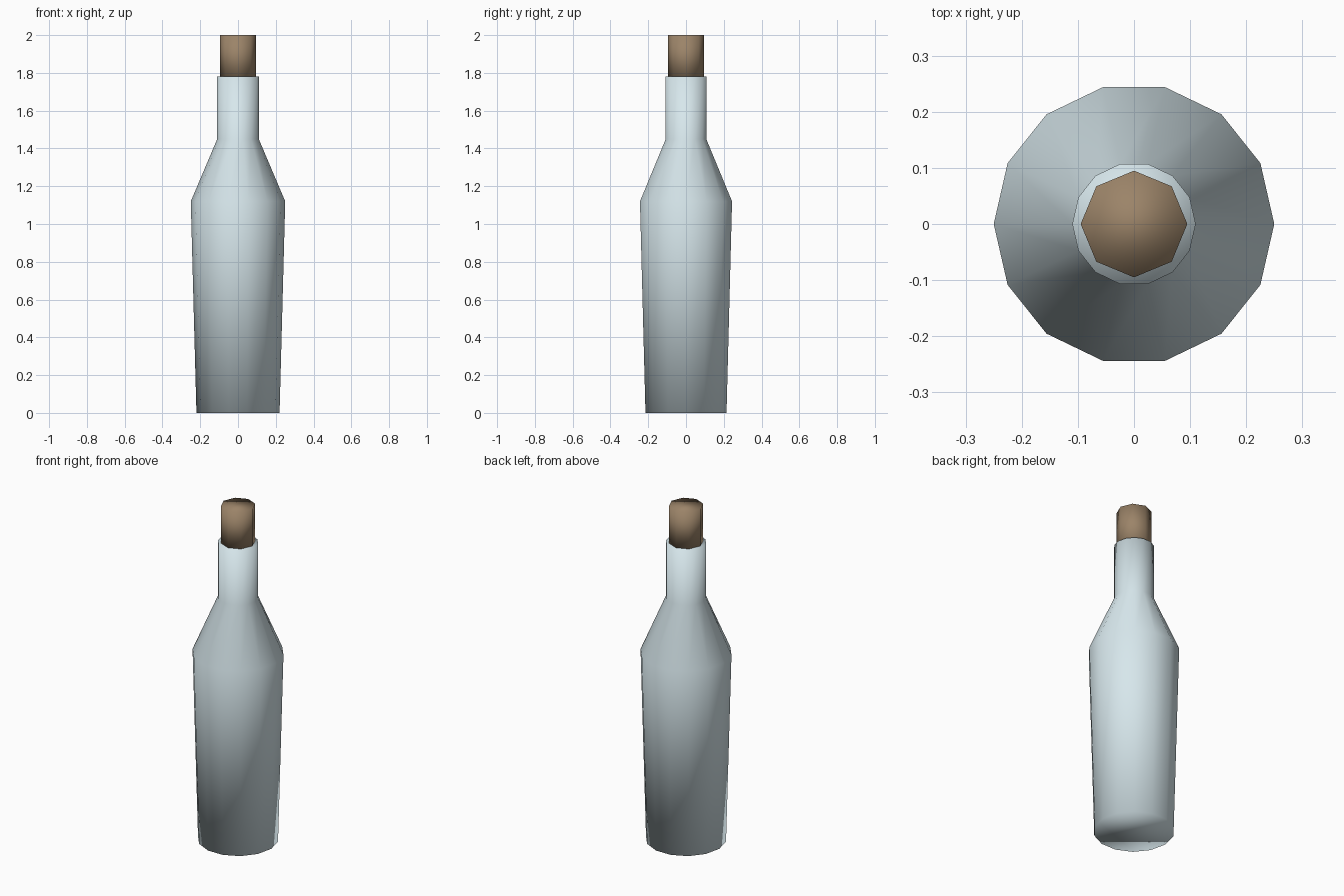
import bpy, bmesh
from math import cos, sin, tau

if "Cube" in bpy.data.objects:
    bpy.data.objects.remove(bpy.data.objects["Cube"])


def lathe(name, profile, sides, color):
    """Spin a (radius, z) profile into a closed, capped, smooth solid."""
    bm = bmesh.new()
    rings = [[bm.verts.new((r * cos(tau * i / sides), r * sin(tau * i / sides), z))
              for i in range(sides)] for r, z in profile]
    for low, high in zip(rings, rings[1:]):
        for i in range(sides):
            j = (i + 1) % sides
            bm.faces.new((low[i], low[j], high[j], high[i]))
    bm.faces.new(rings[0][::-1])
    bm.faces.new(rings[-1])
    for face in bm.faces:
        face.smooth = True
    mesh = bpy.data.meshes.new(name)
    bm.to_mesh(mesh)
    bm.free()
    mat = bpy.data.materials.new(name + "_material")
    mat.diffuse_color = (*color, 1)
    mat.use_nodes = True
    mat.node_tree.nodes["Principled BSDF"].inputs["Base Color"].default_value = mat.diffuse_color
    mesh.materials.append(mat)
    obj = bpy.data.objects.new(name, mesh)
    bpy.context.collection.objects.link(obj)
    return obj


# Glass body: tapered base, sloped shoulder, straight neck
lathe("bottle", [(0.22, 0), (0.25, 1.12), (0.11, 1.45), (0.11, 1.78)], 14,
      (0.68, 0.80, 0.84))

# Stopper resting in the neck
lathe("cork", [(0.095, 1.77), (0.095, 2.0)], 8, (0.33, 0.23, 0.14))
